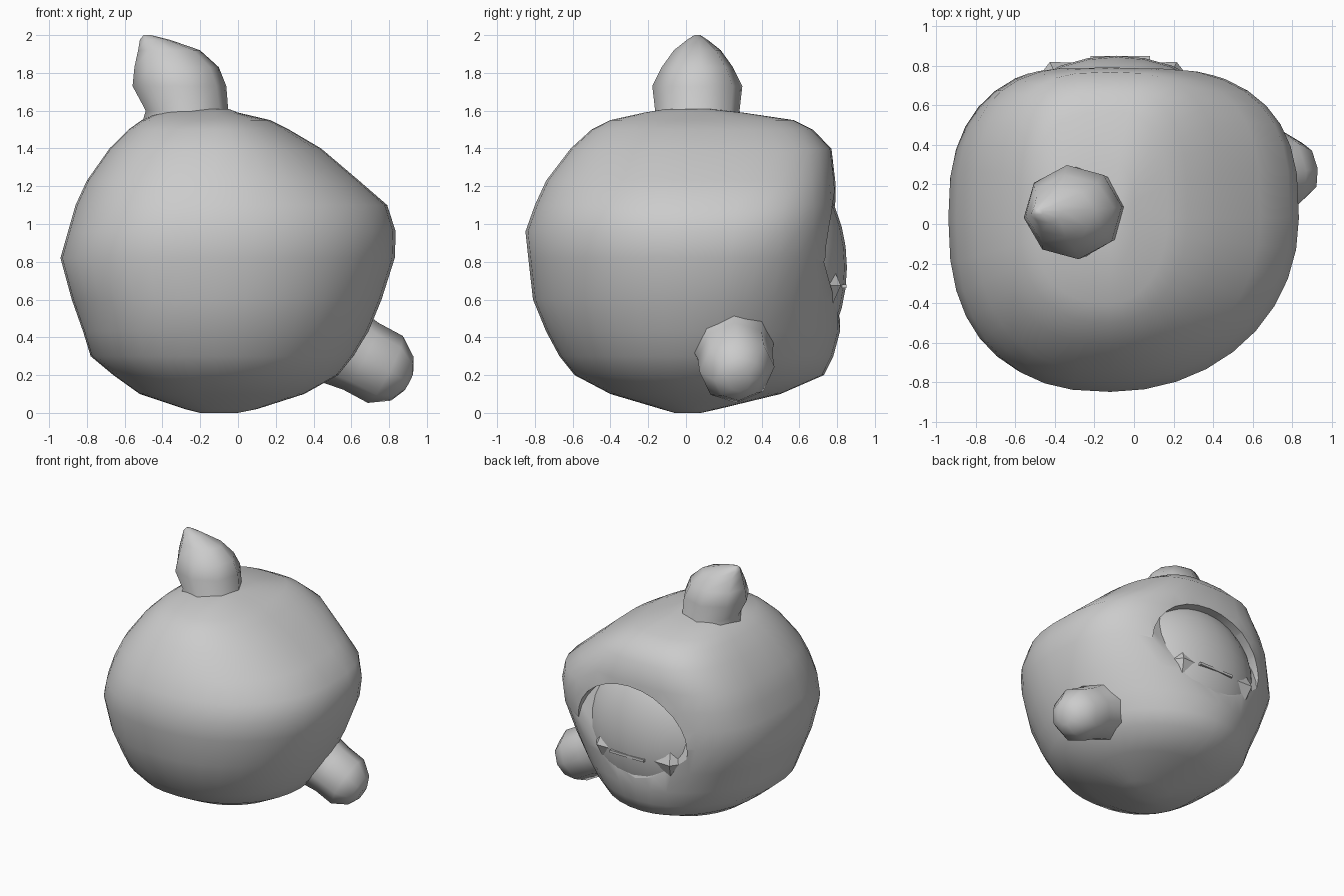
import bpy, bmesh, math
from mathutils import Vector

if "Cube" in bpy.data.objects:
    bpy.data.objects.remove(bpy.data.objects["Cube"])

grey = bpy.data.materials.new("plain_grey")
grey.diffuse_color = (0.6, 0.6, 0.6, 1)
grey.use_nodes = True
grey.node_tree.nodes["Principled BSDF"].inputs["Base Color"].default_value = grey.diffuse_color


def make(name, rings, angle=60):
    """Skin a stack of equal-length point rings, capped at both ends."""
    bm = bmesh.new()
    loops = [[bm.verts.new(p) for p in r] for r in rings]
    n = len(loops[0])
    for a, b in zip(loops, loops[1:]):
        for i in range(n):
            j = (i + 1) % n
            bm.faces.new((a[i], a[j], b[j], b[i]))
    bm.faces.new(loops[0][::-1])
    bm.faces.new(loops[-1])
    bmesh.ops.recalc_face_normals(bm, faces=bm.faces)
    me = bpy.data.meshes.new(name)
    bm.to_mesh(me)
    bm.free()
    return finish(bpy.data.objects.new(name, me), angle)


def finish(ob, angle):
    if ob.name not in bpy.context.collection.objects:
        bpy.context.collection.objects.link(ob)
    ob.data.materials.clear()
    ob.data.materials.append(grey)
    bpy.ops.object.select_all(action='DESELECT')
    bpy.context.view_layer.objects.active = ob
    ob.select_set(True)
    bpy.ops.object.shade_smooth_by_angle(angle=math.radians(angle))
    return ob


def spow(v, n):
    return math.copysign(abs(v) ** (2 / n), v)


# Body: rounded rings from z, left, right, front and back extents
levels = [(0, -.2, 0, -.06, .08), (.02, -.28, .1, -.13, .17), (.1, -.52, .35, -.4, .5),
          (.2, -.66, .53, -.59, .73), (.3, -.78, .61, -.67, .78), (.43, -.82, .69, -.74, .815),
          (.6, -.88, .76, -.81, .815), (.82, -.94, .83, -.835, .82), (.96, -.9, .835, -.85, .81),
          (1.1, -.86, .79, -.8, .80), (1.23, -.80, .64, -.74, .79), (1.4, -.68, .44, -.61, .77),
          (1.5, -.58, .27, -.5, .67), (1.55, -.51, .17, -.4, .57), (1.59, -.42, 0, -.22, .3),
          (1.61, -.3, -.05, -.1, .12)]
cx, cy, sides = -.12, .03, 36
rings = []
for z, xl, xr, yf, yb in levels:
    back = 2 + max(0, min(1, (z - .4) / .7))
    ring = []
    for i in range(sides):
        t = 2 * math.pi * i / sides
        c, s = math.cos(t), math.sin(t)
        n = back if s > 0 else (2.5 if c < 0 else 2.05)
        ring.append((cx + spow(c, n) * (xr - cx if c > 0 else cx - xl),
                     cy + spow(s, n) * (yb - cy if s > 0 else cy - yf), z))
    rings.append(ring)
body = make("body", rings)

# Arched opening under the brim, its floor sloping out to the lower body
arch = [(-.05 + .49 * math.cos(t), .8 + .4 * math.sin(t))
        for t in (2 * math.pi * i / 28 for i in range(28))]
cutter = make("opening_cutter", [[(x, .80 - .28 * (z - .55), z) for x, z in arch],
                                 [(x, 1.1, z) for x, z in arch]])
mod = body.modifiers.new("opening", 'BOOLEAN')
mod.operation, mod.solver, mod.object = 'DIFFERENCE', 'EXACT', cutter
bpy.context.view_layer.objects.active = body
bpy.ops.object.modifier_apply(modifier=mod.name)
bpy.data.objects.remove(cutter)
finish(body, 50)

# Bulging face inside the opening
bpy.ops.mesh.primitive_uv_sphere_add(segments=24, ring_count=16, radius=1,
                                     location=(-.09, .48, .77))
face = bpy.context.object
face.name = "face"
face.scale = (.56, .372, .57)
finish(face, 60)

# Mouth: thin ledge between the eyes
bpy.ops.mesh.primitive_cube_add(size=1, location=(-.07, .825, .67))
mouth = bpy.context.object
mouth.name = "mouth"
mouth.scale = (.3, .05, .02)
finish(mouth, 30)

# Eyes: four-sided diamonds turned outwards
for name, x, turn in (("eye_left", -.40, .45), ("eye_right", .19, -.45)):
    out = Vector((-math.sin(turn), math.cos(turn), 0))
    side = Vector((out.y, -out.x, 0))
    centre = Vector((x, .765, .675))
    corners = [centre + side * a + Vector((0, 0, b))
               for a, b in ((.12, 0), (0, .125), (-.12, 0), (0, -.125))]
    make(name, [[p - out * .05 for p in corners], corners,
                [centre + out * .06 + (p - centre) * .02 for p in corners]], 20)

# Stalk on top: leaning eight-sided bud (z, centre x, x radius, y radius)
bud = [(1.5, -.26, .26, .27), (1.6, -.27, .22, .225), (1.73, -.31, .25, .24),
       (1.83, -.325, .225, .19), (1.92, -.365, .165, .125), (1.975, -.44, .08, .055),
       (2.0, -.48, .02, .015)]
make("stalk", [[(x + rx * math.cos(t), .06 + ry * math.sin(t), z)
                for t in (math.pi * (i + .15) / 4 for i in range(8))]
               for z, x, rx, ry in bud])

# Arm: stubby tube on the right side
axis = Vector((.88, .14, -.46)).normalized()
u = axis.cross(Vector((0, 1, 0))).normalized()
v = axis.cross(u)
stub = [((.48, .24, .39), .23), ((.65, .26, .3), .2), ((.78, .27, .23), .2),
        ((.87, .28, .18), .13), ((.90, .285, .165), .06)]
make("arm", [[Vector(c) + r * (u * math.cos(t) + v * math.sin(t))
              for t in (math.pi * i / 4 for i in range(8))] for c, r in stub])
